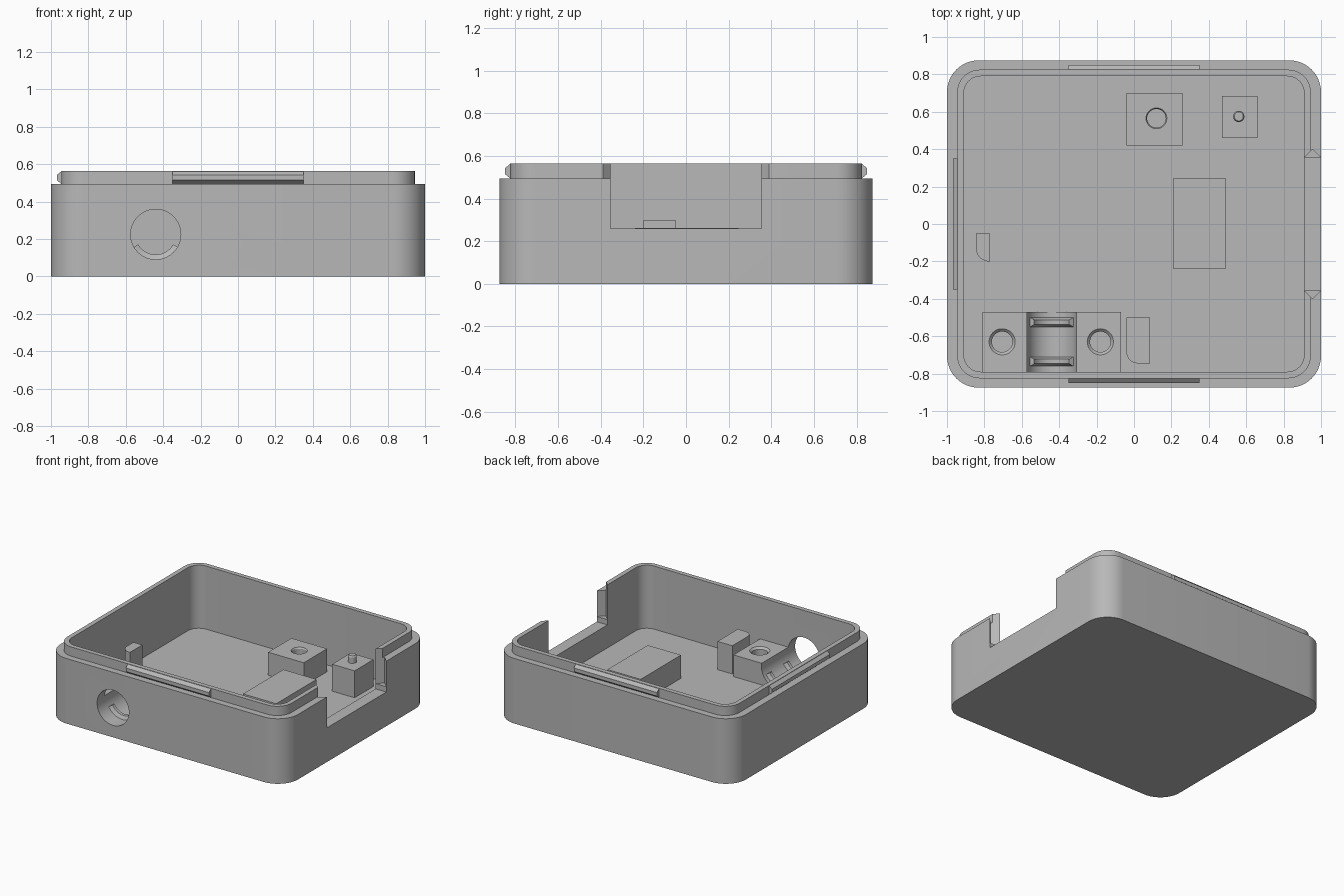
import bpy, bmesh, math
from mathutils import Matrix, Vector

cube = bpy.data.objects.get("Cube")
if cube:
    bpy.data.objects.remove(cube, do_unlink=True)

FLOOR = 0.085
RIM, LEDGE = 0.565, 0.495

grey = bpy.data.materials.new("plain grey")
grey.use_nodes = True
COLOUR = (0.48, 0.48, 0.48, 1)
grey.diffuse_color = COLOUR
grey.node_tree.nodes["Principled BSDF"].inputs["Base Color"].default_value = COLOUR


def finish(name, bm):
    bmesh.ops.recalc_face_normals(bm, faces=bm.faces)
    mesh = bpy.data.meshes.new(name)
    bm.to_mesh(mesh)
    bm.free()
    mesh.materials.append(grey)
    ob = bpy.data.objects.new(name, mesh)
    bpy.context.collection.objects.link(ob)
    return ob


def loft(name, rings):
    """Join equal-sized point loops and cap both ends."""
    bm = bmesh.new()
    loops = [[bm.verts.new(p) for p in ring] for ring in rings]
    for a, b in zip(loops, loops[1:]):
        for i in range(len(a)):
            j = (i + 1) % len(a)
            bm.faces.new((a[i], a[j], b[j], b[i]))
    bm.faces.new(loops[0])
    bm.faces.new(loops[-1])
    return finish(name, bm)


def rounded(hx, hy, r, z, n=12):
    pts = []
    for k, (sx, sy) in enumerate(((1, 1), (-1, 1), (-1, -1), (1, -1))):
        for i in range(n + 1):
            a = math.pi / 2 * (k + i / n)
            pts.append((sx * (hx - r) + r * math.cos(a), sy * (hy - r) + r * math.sin(a), z))
    return pts


def prism(name, outline, z0, z1):
    return loft(name, [[(x, y, z) for x, y in outline] for z in (z0, z1)])


def block(name, x0, x1, y0, y1, z0, z1):
    return prism(name, ((x0, y0), (x1, y0), (x1, y1), (x0, y1)), z0, z1)


def turned(name, x, y, profile, n=32):
    """Stack of circles given as (radius, height)."""
    return loft(name, [[(x + r * math.cos(2 * math.pi * i / n), y + r * math.sin(2 * math.pi * i / n), z)
                        for i in range(n)] for r, z in profile])


def cut(ob, *cutters):
    for c in cutters:
        c.hide_render = True
        m = ob.modifiers.new("cut", "BOOLEAN")
        m.operation = "DIFFERENCE"
        m.solver = "EXACT"
        m.object = c
    bpy.context.view_layer.objects.active = ob
    for m in list(ob.modifiers):
        bpy.ops.object.modifier_apply(modifier=m.name)
    for c in set(cutters) - {port_cutter}:
        bpy.data.objects.remove(c, do_unlink=True)


# Round port bored through the front wall and the cradle
PORT_X, PORT_Z, PORT_R = -0.44, 0.225, 0.134
port_cutter = turned("port_cutter", 0, 0, ((PORT_R, 0), (PORT_R, 0.6)), 64)
port_cutter.data.transform(Matrix.Translation((PORT_X, -0.44, PORT_Z)) @ Matrix.Rotation(math.pi / 2, 4, "X"))

# Tray with stepped rim
tray = loft("tray", [rounded(1, 0.875, 0.17, 0), rounded(1, 0.875, 0.17, LEDGE),
                     rounded(0.945, 0.825, 0.12, LEDGE), rounded(0.945, 0.825, 0.12, RIM),
                     rounded(0.91, 0.79, 0.09, RIM), rounded(0.91, 0.79, 0.09, FLOOR)])

# Side opening with a V groove in each jamb
opening = block("opening_cutter", 0.8, 1.1, -0.355, 0.355, 0.26, 0.7)
grooves = [prism("groove_cutter", ((0.91, s * 0.355), (0.955, s * 0.4), (1.0, s * 0.355), (0.955, s * 0.33)),
                 0.30, 0.7) for s in (-1, 1)]
cut(tray, opening, port_cutter, *grooves)

# Snap ridges on front, back and right rim
ridge_profile = ((-0.01, LEDGE), (0.0, LEDGE), (0.024, 0.515), (0.024, 0.542), (0.0, RIM - 0.003), (-0.01, RIM - 0.003))
for name, angle, dist in (("front_ridge", 0, 0.825), ("back_ridge", math.pi, 0.825),
                          ("right_ridge", -math.pi / 2, 0.945)):
    ridge = loft(name, [[(x, -dist - d, z) for d, z in ridge_profile] for x in (-0.35, 0.35)])
    ridge.data.transform(Matrix.Rotation(angle, 4, "Z"))

# Cable cradle with two screw holes
cradle = block("cradle", -0.81, -0.07, -0.80, -0.47, 0.05, 0.25)
screws = [turned("screw_cutter", x, -0.63, ((0.055, 0.1), (0.055, 0.235), (0.072, 0.252), (0.072, 0.3)))
          for x in (-0.705, -0.18)]
cut(cradle, port_cutter, *screws)
bpy.data.objects.remove(port_cutter, do_unlink=True)

# Curved grip ribs in the cradle
for name, y in (("front_grip_rib", -0.735), ("back_grip_rib", -0.525)):
    rings = []
    for i in range(17):
        a = math.radians(-60 + 120 * i / 16)
        rings.append([(PORT_X + r * math.sin(a), y + d, PORT_Z - r * math.cos(a))
                      for r, d in ((0.14, -0.028), (0.108, -0.012), (0.108, 0.012), (0.14, 0.028))])
    loft(name, rings)

# Boss with screw hole, and block with locating pin
boss = block("back_boss", -0.04, 0.26, 0.42, 0.70, 0.05, 0.26)
cut(boss, turned("boss_cutter", 0.12, 0.565, ((0.05, 0.11), (0.05, 0.25), (0.057, 0.262), (0.057, 0.3))))
block("pin_block", 0.47, 0.66, 0.46, 0.685, 0.05, 0.29)
turned("locating_pin", 0.56, 0.575, ((0.03, 0.27), (0.03, 0.335), (0.024, 0.345)))

# Raised central pad
block("centre_pad", 0.21, 0.49, -0.24, 0.245, 0.05, 0.262)


# Posts with one rounded corner
def post(name, x0, x1, y0, y1, r):
    arc = [(x0 + r - r * math.cos(a), y0 + r - r * math.sin(a))
           for a in (math.pi / 2 * i / 10 for i in range(11))]
    prism(name, arc + [(x1, y0), (x1, y1), (x0, y1)], 0.05, 0.30)


post("right_post", -0.845, -0.77, -0.20, -0.05, 0.07)
post("front_post", -0.04, 0.085, -0.745, -0.50, 0.06)

# Smooth the round walls, keep edges crisp
for ob in bpy.context.scene.objects:
    ob.select_set(ob.type == "MESH")
bpy.context.view_layer.objects.active = tray
bpy.ops.object.shade_smooth_by_angle(angle=math.radians(30))
